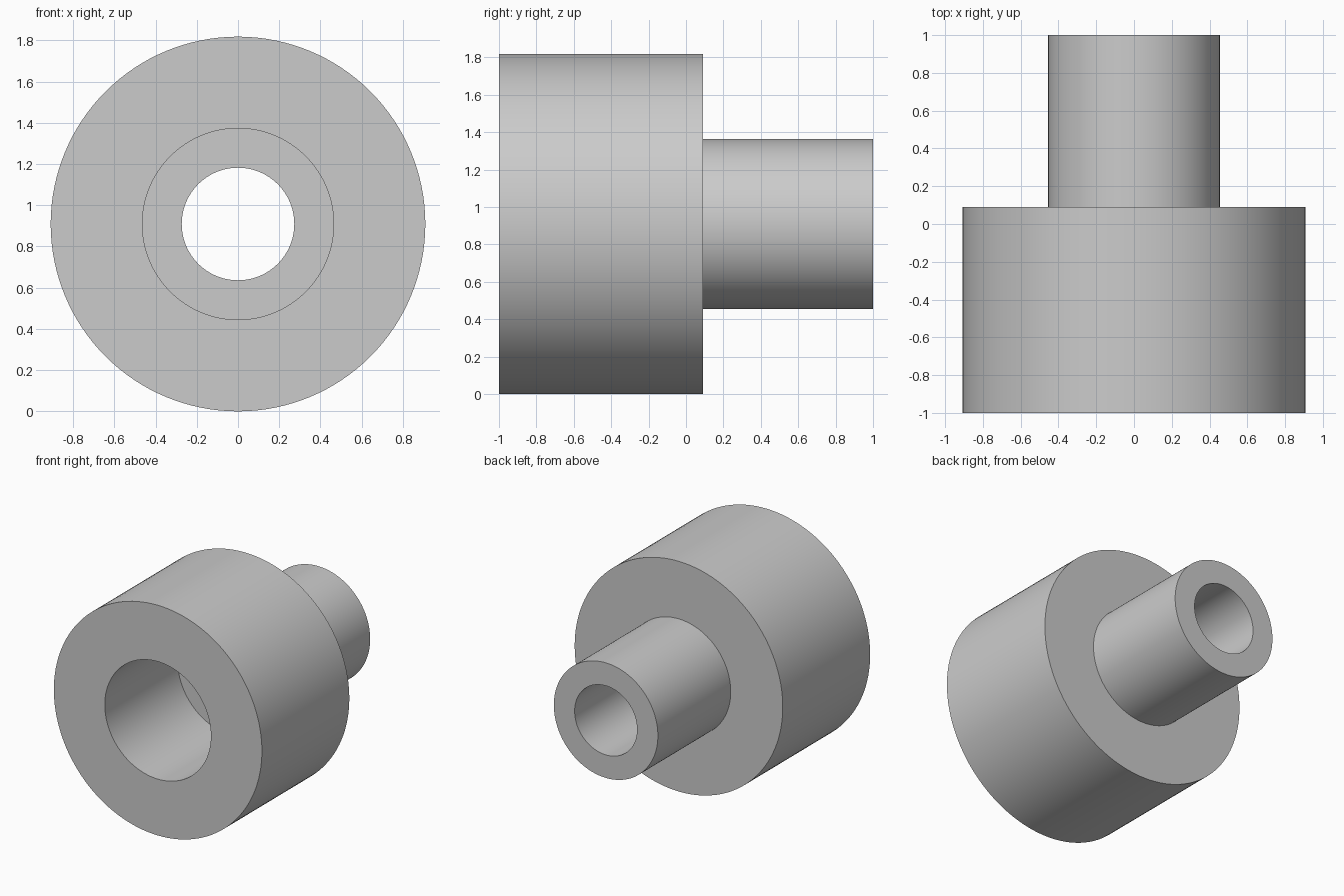
import bpy
import bmesh
from math import radians, tau
from mathutils import Vector

cube = bpy.data.objects.get("Cube")
if cube:
    bpy.data.objects.remove(cube, do_unlink=True)

# One plain grey for the whole part
grey = bpy.data.materials.new("light_grey")
grey.use_nodes = True
colour = (0.6, 0.6, 0.6, 1)
grey.diffuse_color = colour
grey.node_tree.nodes["Principled BSDF"].inputs["Base Color"].default_value = colour

BODY_R, NECK_R = 0.909, 0.4545
COUNTERBORE_R, BORE_R = 0.464, 0.273
FRONT, STEP, SHOULDER, BACK = -1.0, -0.091, 0.091, 1.0
SEGMENTS = 128

# Closed cross-section of the stepped bushing: (radius, y)
profile = [
    (BODY_R, FRONT), (BODY_R, SHOULDER),
    (NECK_R, SHOULDER), (NECK_R, BACK),
    (BORE_R, BACK), (BORE_R, STEP),
    (COUNTERBORE_R, STEP), (COUNTERBORE_R, FRONT),
]

# Revolve the section around the y axis
bm = bmesh.new()
verts = [bm.verts.new((r, y, 0)) for r, y in profile]
edges = [bm.edges.new((a, b)) for a, b in zip(verts, verts[1:] + verts[:1])]
bmesh.ops.spin(bm, geom=verts + edges, cent=Vector(), axis=Vector((0, 1, 0)),
               angle=tau, steps=SEGMENTS, use_duplicate=False)
bmesh.ops.remove_doubles(bm, verts=bm.verts[:], dist=0.0005)
bmesh.ops.recalc_face_normals(bm, faces=bm.faces[:])
bmesh.ops.translate(bm, verts=bm.verts[:], vec=(0, 0, BODY_R))

mesh = bpy.data.meshes.new("stepped_bushing")
bm.to_mesh(mesh)
bm.free()
mesh.materials.append(grey)

bushing = bpy.data.objects.new("stepped_bushing", mesh)
bpy.context.collection.objects.link(bushing)

# Smooth walls with crisp rims
bpy.ops.object.select_all(action="DESELECT")
bushing.select_set(True)
bpy.context.view_layer.objects.active = bushing
bpy.ops.object.shade_smooth_by_angle(angle=radians(30))
